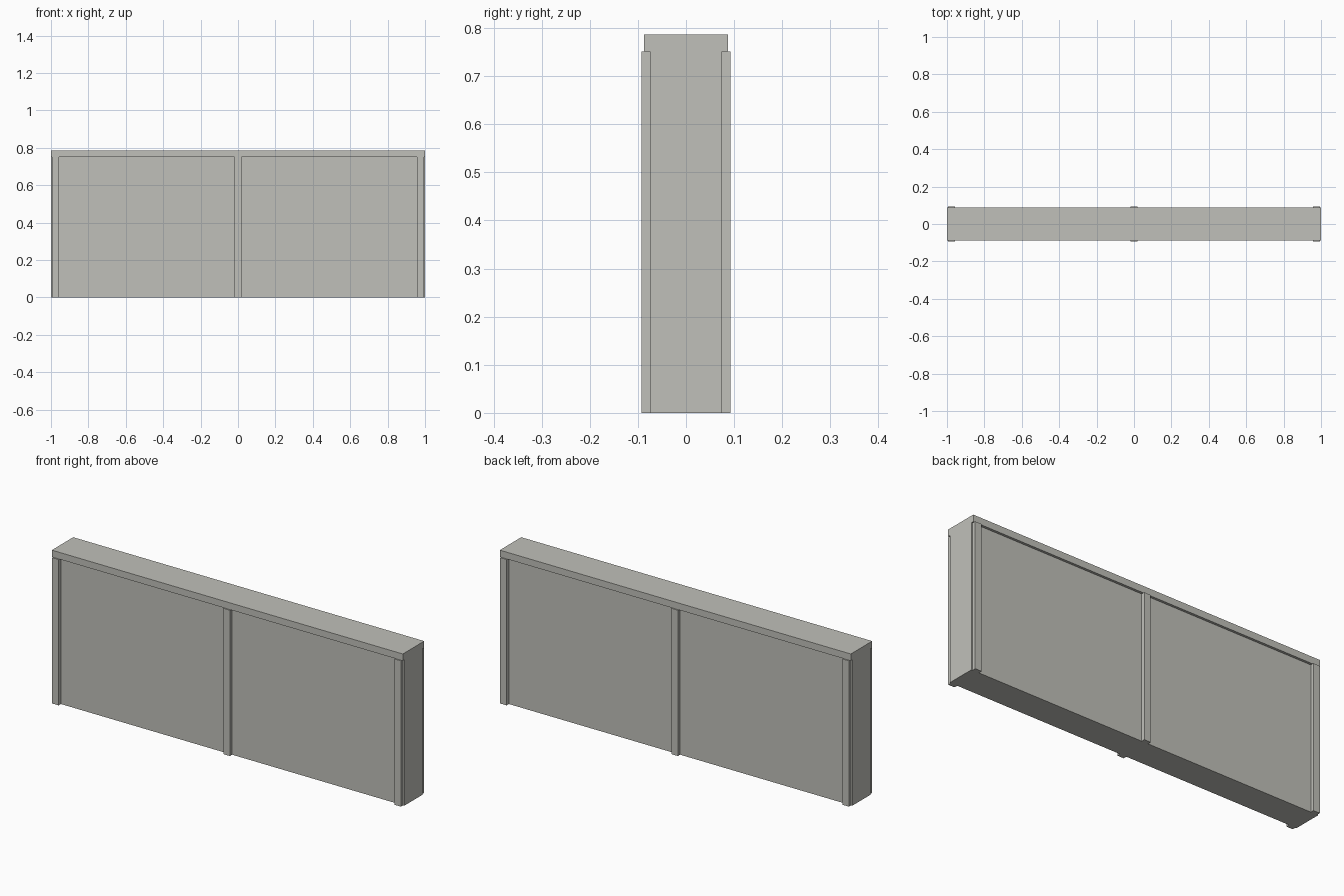
import bpy

if "Cube" in bpy.data.objects:
    bpy.data.objects.remove(bpy.data.objects["Cube"])


def material(name, rgb):
    m = bpy.data.materials.new(name)
    m.diffuse_color = (*rgb, 1)
    m.use_nodes = True
    m.node_tree.nodes["Principled BSDF"].inputs["Base Color"].default_value = m.diffuse_color
    return m


CONCRETE = material("light grey concrete", (0.53, 0.53, 0.49))


def box(name, x, y, z):
    """Box spanning the given (low, high) ranges."""
    bpy.ops.mesh.primitive_cube_add(size=1)
    o = bpy.context.object
    o.name = name
    for v in o.data.vertices:
        v.co = [r[0] if c < 0 else r[1] for c, r in zip(v.co, (x, y, z))]
    o.data.materials.append(CONCRETE)
    return o


CAP_BASE, TOP = 0.751, 0.786   # underside and top of the coping
PANEL, POST = 0.0745, 0.0928   # half depths of the wall and the posts
HALF_W = 0.0183                # half width of a post

# Wall panel and the overhanging coping
box("wall_panel", (-1, 1), (-PANEL, PANEL), (0, CAP_BASE))
box("coping", (-1, 1), (-0.087, 0.087), (CAP_BASE, TOP))

# Shallow posts on the front and back
for side, s in (("front", -1), ("back", 1)):
    for place, cx in (("left", -0.9755), ("middle", 0), ("right", 0.9755)):
        depth = tuple(sorted((s * PANEL, s * POST)))
        box(f"{side}_{place}_post", (cx - HALF_W, cx + HALF_W), depth, (0, CAP_BASE))
